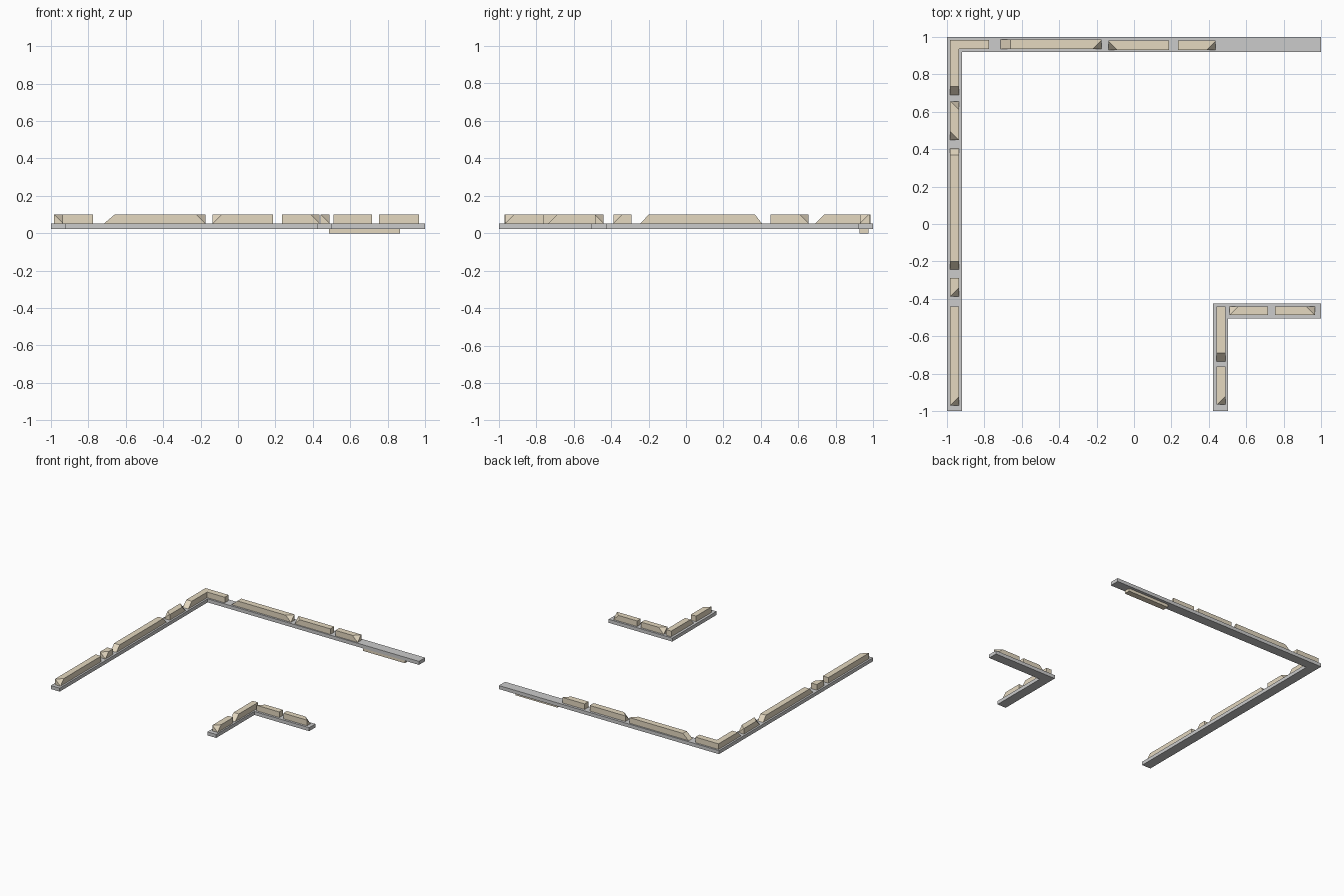
import bpy, bmesh

if "Cube" in bpy.data.objects:
    bpy.data.objects.remove(bpy.data.objects["Cube"])

Z0, Z1, Z2 = 0.024, 0.053, 0.099   # strip bottom, strip top, block top
H = Z2 - Z1

tan = bpy.data.materials.new("tan_stone")
tan.diffuse_color = (0.78, 0.69, 0.53, 1)
tan.use_nodes = True
tan.node_tree.nodes["Principled BSDF"].inputs["Base Color"].default_value = tan.diffuse_color


def prism(name, outline, z0, z1, mat=None, cuts=()):
    """Extrude an outline; each cut (x, y, sx, sy, run) bevels a corner or end down to z0."""
    bm = bmesh.new()
    face = bm.faces.new([bm.verts.new((x, y, z0)) for x, y in outline])
    ext = bmesh.ops.extrude_face_region(bm, geom=[face])
    top = [v for v in ext["geom"] if isinstance(v, bmesh.types.BMVert)]
    bmesh.ops.translate(bm, verts=top, vec=(0, 0, z1 - z0))
    for x, y, sx, sy, run in cuts:
        k = (z1 - z0) / run
        bmesh.ops.bisect_plane(bm, geom=bm.verts[:] + bm.edges[:] + bm.faces[:],
                               dist=1e-5, plane_co=(x, y, z0),
                               plane_no=(sx * k, sy * k, 1), clear_outer=True)
        bmesh.ops.holes_fill(bm, edges=[e for e in bm.edges if e.is_boundary], sides=0)
    bmesh.ops.recalc_face_normals(bm, faces=bm.faces[:])
    me = bpy.data.meshes.new(name)
    bm.to_mesh(me)
    bm.free()
    if mat:
        me.materials.append(mat)
    ob = bpy.data.objects.new(name, me)
    bpy.context.collection.objects.link(ob)


def ell(x0, y0, x1, y1, wx, wy):
    """L outline with its corner at the upper left (x0, y1)."""
    return [(x0, y0), (x0 + wx, y0), (x0 + wx, y1 - wy), (x1, y1 - wy), (x1, y1), (x0, y1)]


def block(name, x0, x1, y0, y1, cuts=()):
    """Box; cuts are (sx, sy[, run]) signs: two signs = corner, one sign = sloped end."""
    planes = [(x1 if c[0] > 0 else x0, y1 if c[1] > 0 else y0, c[0], c[1],
               c[2] if len(c) > 2 else H) for c in cuts]
    prism(name, [(x0, y0), (x1, y0), (x1, y1), (x0, y1)], Z1, Z2, tan, planes)


# Grey base strips
prism("large_base_strip", ell(-1, -1, 1, 1, 0.08, 0.08), Z0, Z1)
prism("small_base_strip", ell(0.422, -1, 1, -0.425, 0.08, 0.08), Z0, Z1)

# Corner block of the large strip
prism("corner_block", ell(-0.985, 0.69, -0.775, 0.985, 0.05, 0.05), Z1, Z2, tan,
      [(-0.96, 0.69, 0, -1, H)])

# Blocks along the left side: y0, y1, cuts
left = [(0.45, 0.655, [(1, 1), (-1, -1)]),
        (-0.243, 0.405, [(0, -1, 0.043), (0, 1, 0.036)]),
        (-0.387, -0.29, [(1, -1)]),
        (-0.97, -0.44, [(1, -1)])]
for i, (y0, y1, cuts) in enumerate(left):
    block(f"left_block_{i + 1}", -0.985, -0.935, y0, y1, cuts)

# Blocks along the back: x0, x1, y0, cuts
back = [(-0.715, -0.175, 0.936, [(-1, 0, 0.054), (1, -1)]),
        (-0.135, 0.188, 0.93, [(-1, -1)]),
        (0.235, 0.435, 0.93, [(1, -1)])]
for i, (x0, x1, y0, cuts) in enumerate(back):
    block(f"back_block_{i + 1}", x0, x1, y0, y0 + 0.05, cuts)

# Blocks on the small strip
block("small_side_block_1", 0.442, 0.49, -0.735, -0.44, [(0, -1)])
block("small_side_block_2", 0.442, 0.49, -0.965, -0.762, [(1, -1)])
block("small_back_block_1", 0.511, 0.716, -0.487, -0.441, [(-1, 1)])
block("small_back_block_2", 0.753, 0.968, -0.487, -0.441, [(1, 1)])

# Block hanging under the back strip
prism("under_block", [(0.486, 0.926), (0.867, 0.926), (0.867, 0.976), (0.486, 0.976)],
      0, Z0, tan)
